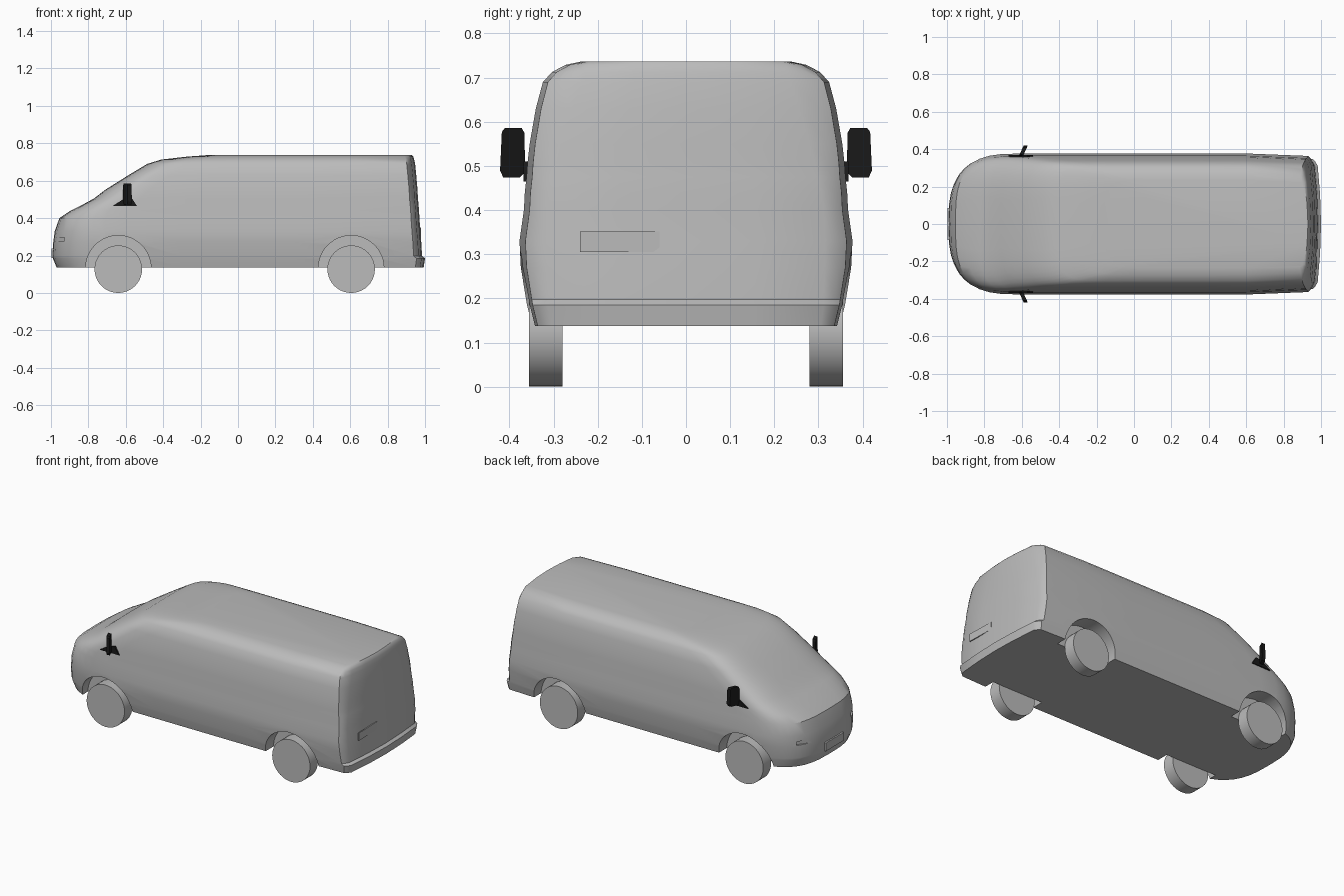
import bpy, bmesh
from math import sin, cos, pi, radians
from mathutils import Matrix, Vector

cube = bpy.data.objects.get("Cube")
if cube:
    bpy.data.objects.remove(cube, do_unlink=True)


def material(name, value):
    m = bpy.data.materials.new(name)
    m.use_nodes = True
    col = (value, value, value, 1)
    m.diffuse_color = col
    m.node_tree.nodes["Principled BSDF"].inputs["Base Color"].default_value = col
    return m


GREY = material("body grey", 0.5)
BLACK = material("mirror black", 0.01)


def finish(name, bm, mat):
    bmesh.ops.recalc_face_normals(bm, faces=bm.faces)
    mesh = bpy.data.meshes.new(name)
    bm.to_mesh(mesh)
    bm.free()
    mesh.materials.append(mat)
    ob = bpy.data.objects.new(name, mesh)
    bpy.context.collection.objects.link(ob)
    return ob


def box(name, centre, size, mat, turn=0):
    bm = bmesh.new()
    m = Matrix.Translation(centre) @ Matrix.Rotation(turn, 4, 'Z') @ Matrix.Diagonal((*size, 1))
    bmesh.ops.create_cube(bm, size=1, matrix=m)
    return finish(name, bm, mat)


def disc(name, x, y, z, radius, width, mat, sides=40):
    bm = bmesh.new()
    m = Matrix.Translation((x, y, z)) @ Matrix.Rotation(pi / 2, 4, 'X')
    bmesh.ops.create_cone(bm, cap_ends=True, segments=sides, radius1=radius,
                          radius2=radius, depth=width, matrix=m)
    return finish(name, bm, mat)


def smooth(ob, angle):
    bpy.ops.object.select_all(action='DESELECT')
    ob.select_set(True)
    bpy.context.view_layer.objects.active = ob
    bpy.ops.object.shade_smooth_by_angle(angle=radians(angle))


# Body waterlines: height, nose x, nose squareness, shoulder x, half width, tail half width, tail x
LEVELS = [
    (.137, -.97, 3.0, -.60, .348, .305, .993),
    (.185, -.99, 3.0, -.60, .360, .312, 1.0),
    (.197, -.992, 3.0, -.60, .362, .312, .984),
    (.27, -.988, 3.0, -.60, .374, .314, .980),
    (.33, -.980, 3.0, -.60, .377, .315, .975),
    (.40, -.955, 3.2, -.60, .367, .313, .970),
    (.44, -.895, 3.6, -.58, .365, .306, .968),
    (.475, -.825, 4.0, -.55, .361, .298, .965),
    (.505, -.770, 4.0, -.52, .359, .291, .962),
    (.55, -.712, 3.6, -.48, .354, .280, .960),
    (.63, -.585, 4.0, -.36, .340, .256, .953),
    (.69, -.485, 4.4, -.25, .324, .236, .947),
    (.713, -.410, 4.4, -.15, .303, .230, .942),
    (.729, -.27, 4.0, -.02, .272, .226, .937),
    (.737, -.16, 4.0, .08, .235, .216, .930),
]


def outline(level):
    """Closed plan outline at one height: rounded nose, side, chamfered tail."""
    z, xf, n, xs, w, wr, xr = level
    half = []
    steps = 10
    for i in range(steps + 1):
        t = pi / 2 * i / steps
        c, s = max(cos(t), 0) ** (2 / n), sin(t) ** (2 / n)
        half.append((xs - (xs - xf) * c, w * s))
    half += [(xs + (.6 - xs) * k / 4, w) for k in range(1, 5)]
    rear = max(w * .965, wr + .004)
    half += [(xr - .045, rear), (xr - .032, (rear * 2 + wr) / 3), (xr - .018, wr),
             (xr - .005, wr * .5), (xr, 0)]
    mirrored = [(x, -y) for x, y in half[-2:0:-1]]
    return [Vector((x, y, z)) for x, y in half + mirrored]


bm = bmesh.new()
rings = [[bm.verts.new(p) for p in outline(l)] for l in LEVELS]
for a, b in zip(rings, rings[1:]):
    for i in range(len(a)):
        j = (i + 1) % len(a)
        bm.faces.new((a[i], a[j], b[j], b[i]))
bm.faces.new(rings[0])
bm.faces.new(rings[-1])
body = finish("van_body", bm, GREY)

# Wheel arches and headlight slots cut out of the body
AXLES = {"front": -.64, "rear": .605}
SIDES = {"left": 1, "right": -1}
cutters = []
for s in SIDES.values():
    for x in AXLES.values():
        cutters.append(disc("arch_cutter", x, s * .40, .132, .175, .25, GREY, 48))
    cutters.append(box("headlight_cutter", (-.962, s * .232, .285), (.03, .10, .022), GREY, s * -.62))
for c in cutters:
    c.hide_render = True
    mod = body.modifiers.new("cut", 'BOOLEAN')
    mod.operation, mod.solver, mod.object = 'DIFFERENCE', 'EXACT', c
    bpy.context.view_layer.objects.active = body
    bpy.ops.object.modifier_apply(modifier=mod.name)
    bpy.data.objects.remove(c, do_unlink=True)
smooth(body, 32)

# Number plates and rear bumper lip
box("front_plate", (-.992, 0, .212), (.012, .17, .05), GREY)
box("rear_plate", (.974, -.15, .328), (.006, .18, .046), GREY, .03)

# Wheels
for end, x in AXLES.items():
    for side, s in SIDES.items():
        smooth(disc(f"{end}_{side}_wheel", x, s * .3175, .127, .127, .075, GREY), 40)


def extrude_profile(name, points, offset, mat):
    bm = bmesh.new()
    face = bm.faces.new([bm.verts.new(p) for p in points])
    new = bmesh.ops.extrude_face_region(bm, geom=[face])["geom"]
    bmesh.ops.translate(bm, vec=offset, verts=[v for v in new if isinstance(v, bmesh.types.BMVert)])
    return finish(name, bm, mat)


# Door mirrors: triangular foot on the door and an upright swept head
for side, s in SIDES.items():
    foot = [(-.67, .465), (-.54, .465), (-.57, .51), (-.615, .50)]
    extrude_profile(f"{side}_mirror_foot", [(x, s * .345, z) for x, z in foot],
                    (0, s * .023, 0), BLACK)
    head = [(.364, .487), (.376, .474), (.414, .474), (.421, .49), (.417, .577),
            (.41, .586), (.372, .586), (.366, .575)]
    extrude_profile(f"{side}_mirror_head",
                    [(-.615 + (y - .364) * .45, s * y, z) for y, z in head], (.022, 0, 0), BLACK)
